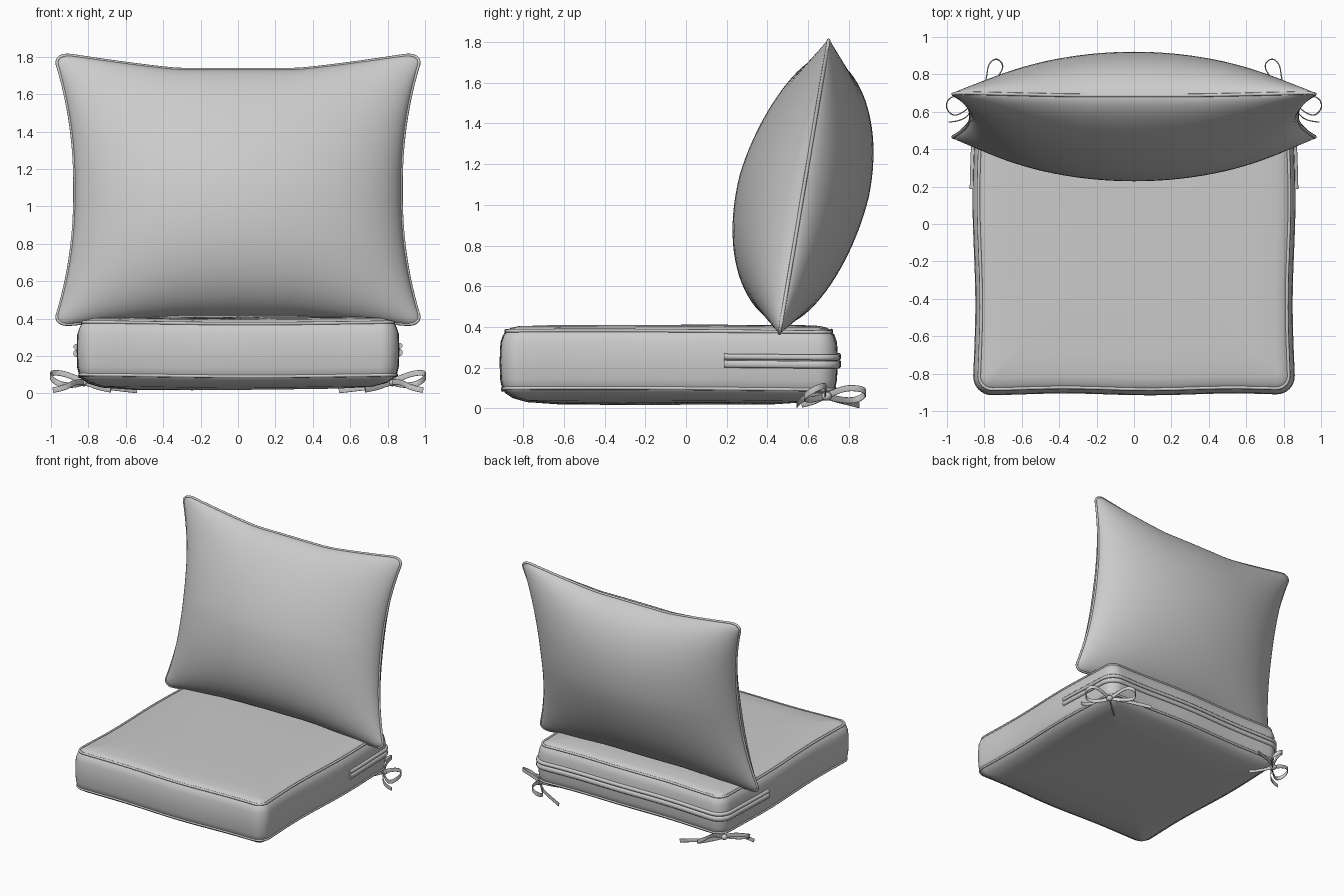
import bpy, bmesh, math
from mathutils import Vector, Matrix

cube = bpy.data.objects.get("Cube")
if cube:
    bpy.data.objects.remove(cube)

fabric = bpy.data.materials.new("grey_fabric")
fabric.use_nodes = True
GREY = (0.6, 0.6, 0.6, 1)
fabric.diffuse_color = GREY
fabric.node_tree.nodes["Principled BSDF"].inputs["Base Color"].default_value = GREY


def add_mesh(name, bm, angle=50):
    bmesh.ops.remove_doubles(bm, verts=bm.verts, dist=0.0003)
    bmesh.ops.recalc_face_normals(bm, faces=bm.faces)
    me = bpy.data.meshes.new(name)
    bm.to_mesh(me)
    bm.free()
    me.shade_smooth()
    me.set_sharp_from_angle(angle=math.radians(angle))
    me.materials.append(fabric)
    ob = bpy.data.objects.new(name, me)
    bpy.context.collection.objects.link(ob)
    return ob


def add_curve(name, pts, radius, width=0.0, closed=False, spline="POLY"):
    cu = bpy.data.curves.new(name, "CURVE")
    cu.dimensions = "3D"
    cu.twist_mode = "Z_UP"
    cu.bevel_depth, cu.bevel_resolution, cu.extrude = radius, 2, width
    cu.use_fill_caps = True
    sp = cu.splines.new(spline)
    sp.points.add(len(pts) - 1)
    for p, co in zip(sp.points, pts):
        p.co = (*co, 1)
    sp.use_cyclic_u = closed
    if spline == "NURBS":
        sp.order_u, sp.use_endpoint_u, sp.resolution_u = 3, not closed, 5
    sp.use_smooth = True
    cu.materials.append(fabric)
    ob = bpy.data.objects.new(name, cu)
    bpy.context.collection.objects.link(ob)
    return ob


def loft(bm, rings, closed=True):
    rows = [[bm.verts.new(p) for p in ring] for ring in rings]
    n = len(rows[0])
    for a, b in zip(rows, rows[1:]):
        for i in range(n if closed else n - 1):
            j = (i + 1) % n
            bm.faces.new((a[i], a[j], b[j], b[i]))
    return rows


# Seat cushion: rounded rectangle rings with a slight fabric waviness
HX, HY, CY, R = 0.852, 0.822, -0.085, 0.1


def soften(x, y, z):
    k = 0.009 * math.sin(5.5 * y + 0.8)
    m = 0.006 * math.sin(7 * x + 1)
    return Vector((x * (1 + k), y + m * (y - CY), z + 0.005 * math.sin(3 * x + 2 * y)))


def ring(inset, z, sides=16, arc=8):
    r = max(R - inset, 0.02)
    cx, cy = HX - inset - r, HY - inset - r
    corners = [(cx, -cy), (cx, cy), (-cx, cy), (-cx, -cy)]
    pts = []
    for c, (x, y) in enumerate(corners):
        for i in range(arc + 1):
            a = math.pi / 2 * (c - 1 + i / arc)
            pts.append(Vector((x + r * math.cos(a), y + r * math.sin(a))))
        a = math.pi / 2 * c
        nx, ny = corners[(c + 1) % 4]
        off = Vector((r * math.cos(a), r * math.sin(a)))
        for i in range(1, sides):
            pts.append(Vector((x, y)).lerp(Vector((nx, ny)), i / sides) + off)
    return [soften(p.x, p.y + CY, z) for p in pts]


profile = [(0.6, 0.022), (0.3, 0.024), (0.13, 0.036), (0.06, 0.056), (0.025, 0.08),
           (0.01, 0.1), (0, 0.14), (-0.004, 0.23), (0, 0.32), (0.012, 0.355),
           (0.028, 0.376), (0.05, 0.392), (0.09, 0.401), (0.2, 0.406), (0.6, 0.408)]
bm = bmesh.new()
rows = loft(bm, [ring(i, z) for i, z in profile])
bm.faces.new(rows[0])
bm.faces.new(rows[-1])
add_mesh("seat_cushion", bm)
add_curve("seat_top_piping", ring(0.028, 0.378), 0.009, closed=True)
add_curve("seat_bottom_piping", ring(0.012, 0.096), 0.009, closed=True)

# Zip flaps wrapping the back of the cushion
back = [i for i, p in enumerate(ring(0, 0)) if p.y > 0.18]
for name, z0, z1 in (("zip_flap_lower", 0.2, 0.236), ("zip_flap_upper", 0.24, 0.268)):
    section = [(0.012, z0), (-0.012, z0), (-0.019, z0 + 0.008),
               (-0.019, z1 - 0.008), (-0.012, z1), (0.012, z1)]
    bm = bmesh.new()
    rows = loft(bm, [[ring(i, z)[k] for k in back] for i, z in section], closed=False)
    for end in (0, -1):
        bm.faces.new([row[end] for row in rows])
    add_mesh(name, bm, 60)

# Back pillow: two bulging panels meeting at a flared seam, leaning backwards
LEAN = Matrix.Translation((0, 0.58, 1.09)) @ Matrix.Rotation(-math.radians(9.5), 4, "X")


def round_corner(s, t, r=0.07):
    a, b = (abs(s) - 1 + r) / r, (abs(t) - 1 + r) / r
    if a > 0 and b > 0:
        s = math.copysign(1 - r + r * a * math.sqrt(1 - b * b / 2), s)
        t = math.copysign(1 - r + r * b * math.sqrt(1 - a * a / 2), t)
    return s, t


def pillow_point(s, t, side):
    bulge = max(0, (1 - s * s) * (1 - t * t)) ** 0.56
    skew = 1 + side * 0.16 * t + (-0.08 * t if t > 0 else 0)
    s, t = round_corner(s, t)
    x = s * (0.872 + 0.11 * abs(t) ** 2.2)
    flare = min(max((abs(x) - 0.3) / 0.6, 0), 1) ** 1.2
    z = t * (0.65 + 0.078 * flare if t > 0 else 0.685 + 0.045 * flare)
    return LEAN @ Vector((x, side * 0.322 * bulge * skew, z))


N = 44
steps = [math.sin(math.pi / 2 * (2 * i / N - 1)) for i in range(N + 1)]
bm = bmesh.new()
for side in (-1, 1):
    loft(bm, [[pillow_point(s, t, side) for s in steps] for t in steps], closed=False)
add_mesh("back_pillow", bm)
edge = [(s, -1) for s in steps[:-1]] + [(1, t) for t in steps[:-1]]
edge += [(-s, -t) for s, t in edge]
add_curve("pillow_piping", [pillow_point(s, t, 0) for s, t in edge], 0.009, closed=True)

# Ribbon bows tied under the rear corners
loops = {
    "bow_back_loop": [(0.82, 0.69, 0.06), (0.79, 0.76, 0.1), (0.78, 0.86, 0.1), (0.73, 0.89, 0.075),
                      (0.69, 0.84, 0.04), (0.75, 0.76, 0.04), (0.82, 0.69, 0.06)],
    "bow_side_loop": [(0.82, 0.68, 0.06), (0.9, 0.69, 0.1), (0.99, 0.68, 0.115), (1.01, 0.62, 0.09),
                      (0.96, 0.57, 0.05), (0.88, 0.62, 0.04), (0.82, 0.68, 0.06)],
    "bow_outer_tail": [(0.82, 0.68, 0.06), (0.87, 0.6, 0.065), (0.92, 0.55, 0.03), (0.99, 0.545, 0.018)],
    "bow_back_tail": [(0.82, 0.69, 0.06), (0.76, 0.75, 0.04), (0.66, 0.8, 0.03), (0.54, 0.85, 0.016)],
    "corner_strap": [(0.83, 0.69, 0.06), (0.79, 0.66, 0.05), (0.74, 0.62, 0.03), (0.68, 0.57, 0.02)],
}
for label, sx in (("left", 1), ("right", -1)):
    for name, pts in loops.items():
        path = [(sx * x, y, z) for x, y, z in pts]
        add_curve(f"{label}_{name}", path, 0.003, 0.012, spline="NURBS")
    bm = bmesh.new()
    place = Matrix.Translation((sx * 0.825, 0.69, 0.06)) @ Matrix.Diagonal((0.026, 0.026, 0.022, 1))
    bmesh.ops.create_uvsphere(bm, u_segments=12, v_segments=8, radius=1, matrix=place)
    add_mesh(f"{label}_bow_knot", bm)
